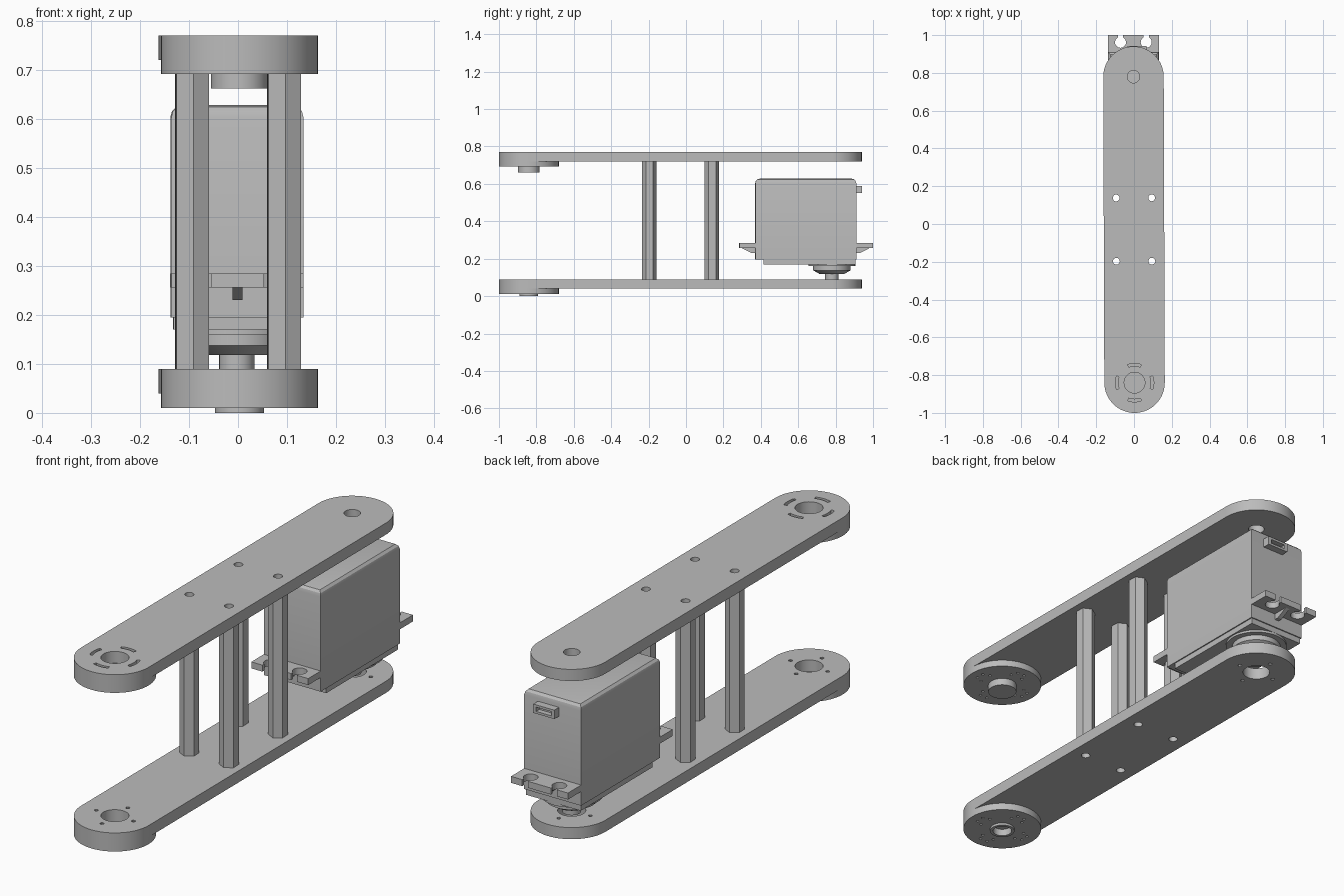
import bpy, bmesh
from math import pi, sin, cos, radians
from mathutils import Matrix

if "Cube" in bpy.data.objects:
    bpy.data.objects.remove(bpy.data.objects["Cube"], do_unlink=True)

grey = bpy.data.materials.new("satin_grey")
grey.use_nodes = True
grey.diffuse_color = (0.5, 0.5, 0.5, 1)
grey.node_tree.nodes["Principled BSDF"].inputs["Base Color"].default_value = (0.5, 0.5, 0.5, 1)

FRONT, BACK, R = -0.84, 0.78, 0.16      # joint centres and plate end radius
POSTS = [(x, y) for x in (-0.094, 0.094) for y in (-0.197, 0.138)]


# ---- outlines ----
def circle(x, y, r, n=40, start=0.0):
    return [(x + r * cos(start + 2 * pi * i / n), y + r * sin(start + 2 * pi * i / n)) for i in range(n)]


def rect(x0, x1, y0, y1):
    return [(x0, y0), (x1, y0), (x1, y1), (x0, y1)]


def arc(x, y, r, a0, a1, n):
    return [(x + r * cos(a0 + (a1 - a0) * i / n), y + r * sin(a0 + (a1 - a0) * i / n)) for i in range(n + 1)]


def arc_slot(x, y, r, width, mid, half):
    outer = arc(x, y, r + width / 2, mid - half, mid + half, 6)
    return outer + arc(x, y, r - width / 2, mid + half, mid - half, 6)


# ---- solids ----
def loft(bm, sections):
    rings = [[bm.verts.new((x, y, z)) for x, y in pts] for pts, z in sections]
    n = len(rings[0])
    bm.faces.new(rings[0][::-1])
    bm.faces.new(rings[-1])
    for a, b in zip(rings, rings[1:]):
        for i in range(n):
            j = (i + 1) % n
            bm.faces.new((a[i], a[j], b[j], b[i]))


def finish(bm, name):
    bmesh.ops.recalc_face_normals(bm, faces=bm.faces)
    mesh = bpy.data.meshes.new(name)
    bm.to_mesh(mesh)
    bm.free()
    mesh.materials.append(grey)
    ob = bpy.data.objects.new(name, mesh)
    bpy.context.collection.objects.link(ob)
    return ob


def prisms(name, items):
    bm = bmesh.new()
    for pts, z0, z1 in items:
        loft(bm, [(pts, z0), (pts, z1)])
    return finish(bm, name)


def activate(ob):
    bpy.ops.object.select_all(action="DESELECT")
    ob.select_set(True)
    bpy.context.view_layer.objects.active = ob


def cut(ob, items):
    cutter = prisms("cutter", items)
    cutter.hide_render = True
    mod = ob.modifiers.new("cut", "BOOLEAN")
    mod.operation, mod.solver, mod.object = "DIFFERENCE", "EXACT", cutter
    activate(ob)
    bpy.ops.object.modifier_apply(modifier=mod.name)
    bpy.data.objects.remove(cutter, do_unlink=True)


parts = []


def part(name, pts, z0, z1, holes=()):
    ob = prisms(name, [(pts, z0, z1)])
    if holes:
        cut(ob, holes)
    parts.append(ob)
    return ob


# ---- arm plates ----
stadium = arc(0, BACK, R, 0, pi, 32) + arc(0, FRONT, R, pi, 2 * pi, 32)
screws = [circle(x, y, 0.018, 20) for x, y in POSTS]
slots = [arc_slot(0, FRONT, 0.095, 0.014, k * pi / 2, 0.36) for k in range(4)]
pins = [circle(0.088 * cos(a), c + 0.088 * sin(a), 0.008, 10)
        for c in (FRONT, BACK) for a in (k * pi / 2 for k in range(4))]

top_cuts = screws + slots + [circle(0, FRONT, 0.055), circle(0, BACK, 0.033)]
low_cuts = screws + pins + [circle(0, FRONT, 0.055), circle(0, BACK, 0.055)]
part("upper_plate", stadium, 0.72, 0.77, [(c, 0.70, 0.80) for c in top_cuts])
part("lower_plate", stadium, 0.04, 0.09, [(c, 0.02, 0.12) for c in low_cuts])

# ---- joint discs with clusters of small holes ----
dots = [circle(r * cos(k * pi / 2 + o), FRONT + r * sin(k * pi / 2 + o), 0.006, 8)
        for k in range(4) for r, o in ((0.095, -0.3), (0.095, 0.3), (0.12, -0.14), (0.12, 0.14))]
part("upper_disc", circle(0, FRONT, R, 64), 0.692, 0.72, [(d, 0.68, 0.705) for d in dots])
part("lower_disc", circle(0, FRONT, R, 64), 0.01, 0.04,
     [(d, 0.0, 0.025) for d in dots] + [(circle(0, FRONT, 0.038), 0.0, 0.03)])
part("upper_hub", circle(0, FRONT, 0.058), 0.662, 0.692)
part("lower_hub_ring", circle(0, FRONT, 0.05), 0.0, 0.01, [(circle(0, FRONT, 0.038), -0.02, 0.03)])

# ---- hollow hexagonal standoffs ----
for i, (x, y) in enumerate(POSTS):
    part(f"standoff_{i + 1}", circle(x, y, 0.0385, 6, pi / 2 + radians(3)), 0.09, 0.72,
         [(circle(x, y, 0.018, 20), 0.05, 0.76)])

# ---- servo case, rounded around the upper edges ----
bm = bmesh.new()
outline = rect(-0.135, 0.135, 0.37, 0.91)
loft(bm, [(outline, 0.195), (outline, 0.628)])
upper = [e for e in bm.edges if all(v.co.z > 0.6 for v in e.verts)]
bmesh.ops.bevel(bm, geom=upper, offset=0.025, segments=3, affect="EDGES", profile=0.5)
parts.append(finish(bm, "servo_case"))
part("servo_cover", rect(-0.13, 0.13, 0.415, 0.905), 0.17, 0.195)
part("servo_boss", circle(0, BACK, 0.125), 0.16, 0.17)

# ---- mounting tabs with open keyholes and a wedge rib ----
for name, base, s, reach in (("back", 0.91, 1, 0.09), ("front", 0.37, -1, 0.085)):
    tip = base + s * reach
    keyholes = []
    for x in (-0.068, 0.068):
        keyholes.append(circle(x, tip - s * 0.038, 0.029, 24))
    tab = part(name + "_tab", rect(-0.135, 0.135, *sorted((base, tip))), 0.256, 0.284,
               [(k, 0.22, 0.32) for k in keyholes])
    cut(tab, [(rect(x - 0.014, x + 0.014, *sorted((tip - s * 0.03, tip + s * 0.02))), 0.22, 0.32)
              for x in (-0.068, 0.068)])
    bm = bmesh.new()
    loft(bm, [(rect(-0.01, 0.01, *sorted((base, base + s * 0.02))), 0.23),
              (rect(-0.01, 0.01, *sorted((base, base + s * 0.07))), 0.256)])
    parts.append(finish(bm, name + "_tab_rib"))

# ---- cable socket ----
part("cable_socket", rect(-0.03, 0.07, 0.91, 0.942), 0.552, 0.59,
     [(rect(-0.016, 0.056, 0.92, 0.96), 0.562, 0.58)])

# ---- output horn and shaft ----
bm = bmesh.new()
loft(bm, [(circle(0, BACK, r), z) for r, z in ((0.065, 0.118), (0.1, 0.138), (0.1, 0.16))])
parts.append(finish(bm, "output_horn"))
part("output_shaft", circle(0, BACK, 0.036, 24), 0.085, 0.118)

# ---- shading and slight yaw of the whole arm ----
for ob in parts:
    ob.matrix_world = Matrix.Rotation(radians(0.2), 4, "Z") @ ob.matrix_world
    activate(ob)
    bpy.ops.object.shade_smooth_by_angle(angle=radians(25))
